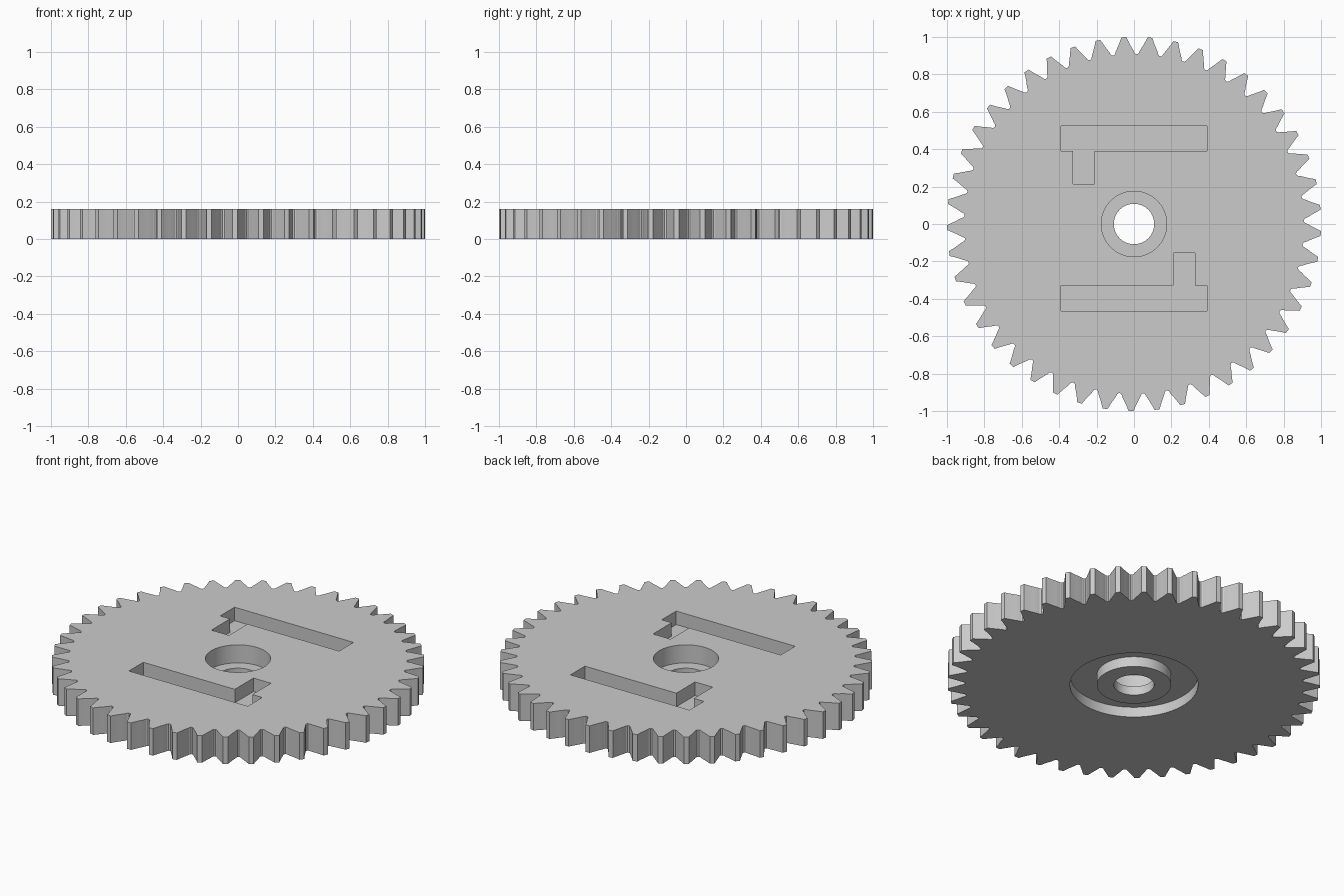
import bpy, bmesh, math

if "Cube" in bpy.data.objects:
    bpy.data.objects.remove(bpy.data.objects["Cube"])

TEETH, HEIGHT, PHASE = 45, 0.16, math.radians(5.1)

grey = bpy.data.materials.new("light_grey")
grey.diffuse_color = (0.6, 0.6, 0.6, 1)
grey.use_nodes = True
grey.node_tree.nodes["Principled BSDF"].inputs["Base Color"].default_value = grey.diffuse_color


def prism(name, points, z0, z1):
    """Extrude a flat outline (counter-clockwise) from z0 to z1."""
    bm = bmesh.new()
    low = [bm.verts.new((x, y, z0)) for x, y in points]
    high = [bm.verts.new((x, y, z1)) for x, y in points]
    bm.faces.new(low[::-1])
    bm.faces.new(high)
    n = len(points)
    for i in range(n):
        j = (i + 1) % n
        bm.faces.new((low[i], low[j], high[j], high[i]))
    return finish(name, bm)


def ring(name, r_in, r_out, z0, z1, n=96):
    """Closed ring with a rectangular section."""
    bm = bmesh.new()
    section = [(r_in, z0), (r_out, z0), (r_out, z1), (r_in, z1)]
    rows = []
    for i in range(n):
        a = 2 * math.pi * i / n
        rows.append([bm.verts.new((r * math.cos(a), r * math.sin(a), z)) for r, z in section])
    for i in range(n):
        a, b = rows[i], rows[(i + 1) % n]
        for k in range(4):
            m = (k + 1) % 4
            bm.faces.new((a[k], b[k], b[m], a[m]))
    return finish(name, bm)


def finish(name, bm):
    bmesh.ops.recalc_face_normals(bm, faces=bm.faces)
    mesh = bpy.data.meshes.new(name)
    bm.to_mesh(mesh)
    bm.free()
    mesh.materials.append(grey)
    obj = bpy.data.objects.new(name, mesh)
    bpy.context.collection.objects.link(obj)
    return obj


def circle(r, n=96):
    return [(r * math.cos(2 * math.pi * i / n), r * math.sin(2 * math.pi * i / n)) for i in range(n)]


# Toothed disc: half tooth as (radius, angle from tooth centre in degrees)
half = [(1.0, 0.75), (0.975, 1.4), (0.95, 2.15), (0.93, 2.85), (0.915, 3.25), (0.908, 3.7)]
tooth = [(r, -a) for r, a in half[::-1]] + half
outline = []
for t in range(TEETH):
    for r, a in tooth:
        ang = PHASE + 2 * math.pi * t / TEETH + math.radians(a)
        outline.append((r * math.cos(ang), r * math.sin(ang)))
gear = prism("gear_wheel", outline, 0, HEIGHT)

# Cutters: bore, top counterbore, ring recess underneath
cutters = [
    prism("bore_cutter", circle(0.108), -0.1, 0.3),
    prism("counterbore_cutter", circle(0.175), 0.053, 0.3),
    ring("recess_cutter", 0.2, 0.344, -0.1, 0.06),
]

# L-shaped pockets, the second is the first turned half way round (0, 0.03)
pocket = [(-0.39, 0.39), (-0.325, 0.39), (-0.325, 0.215), (-0.21, 0.215),
          (-0.21, 0.39), (0.39, 0.39), (0.39, 0.525), (-0.39, 0.525)]
turned = [(-x, 0.06 - y) for x, y in pocket]
cutters += [prism("pocket_cutter", p, 0.08, 0.3) for p in (pocket, turned)]

for c in cutters:
    c.hide_render = True
    mod = gear.modifiers.new(c.name, 'BOOLEAN')
    mod.operation = 'DIFFERENCE'
    mod.solver = 'EXACT'
    mod.object = c

# Bake the cuts and drop the cutters
bpy.context.view_layer.update()
dg = bpy.context.evaluated_depsgraph_get()
baked = bpy.data.meshes.new_from_object(gear.evaluated_get(dg))
gear.modifiers.clear()
gear.data = baked
baked.materials.clear()
baked.materials.append(grey)
for p in baked.polygons:
    p.material_index = 0
for c in cutters:
    bpy.data.objects.remove(c)

# Smooth round walls, sharp edges kept
bpy.ops.object.select_all(action='DESELECT')
gear.select_set(True)
bpy.context.view_layer.objects.active = gear
bpy.ops.object.shade_smooth_by_angle(angle=math.radians(20))
